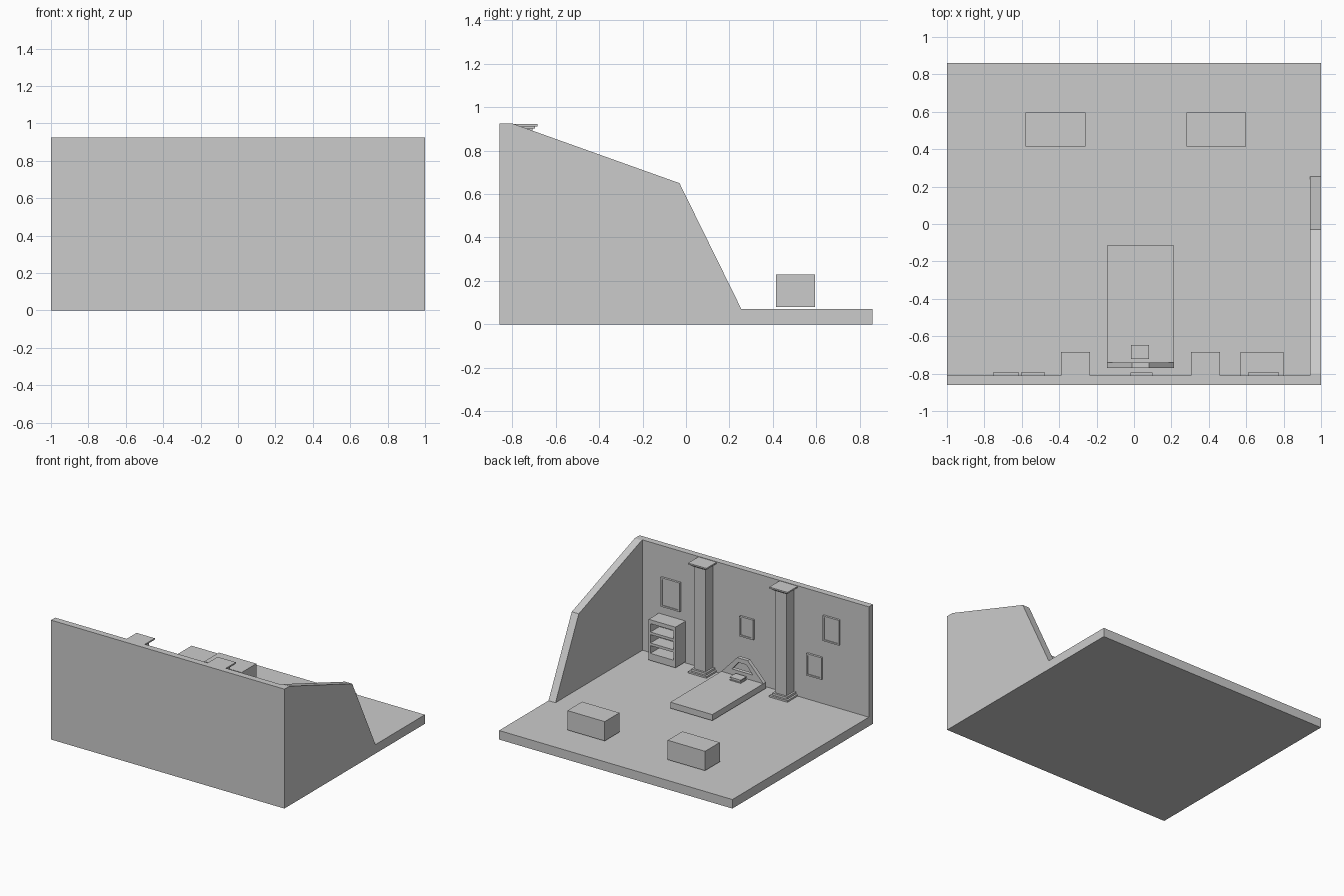
import bpy, bmesh

if "Cube" in bpy.data.objects:
    bpy.data.objects.remove(bpy.data.objects["Cube"])


def finish(bm, name):
    bmesh.ops.recalc_face_normals(bm, faces=bm.faces)
    mesh = bpy.data.meshes.new(name)
    bm.to_mesh(mesh)
    bm.free()
    ob = bpy.data.objects.new(name, mesh)
    bpy.context.collection.objects.link(ob)
    return ob


def add_box(bm, x0, x1, y0, y1, z0, z1):
    vs = bmesh.ops.create_cube(bm, size=1)["verts"]
    for v in vs:
        v.co.x = x1 if v.co.x > 0 else x0
        v.co.y = y1 if v.co.y > 0 else y0
        v.co.z = z1 if v.co.z > 0 else z0


def boxes(name, *specs):
    bm = bmesh.new()
    for s in specs:
        add_box(bm, *s)
    return finish(bm, name)


def prism(name, points, push):
    """Extrude a closed 3D outline along a vector."""
    bm = bmesh.new()
    face = bm.faces.new([bm.verts.new(p) for p in points])
    res = bmesh.ops.extrude_face_region(bm, geom=[face])
    moved = [g for g in res["geom"] if isinstance(g, bmesh.types.BMVert)]
    bmesh.ops.translate(bm, verts=moved, vec=push)
    return finish(bm, name)


# Room shell
FLOOR = 0.07
WALL = -0.81
boxes("floor", (-1, 1, WALL, 0.86, 0, FLOOR))
boxes("long_wall", (-1, 1, -0.86, WALL, 0, 0.925))
side = [(WALL, FLOOR), (WALL, 0.925), (-0.80, 0.925), (-0.03, 0.65), (0.255, FLOOR)]
prism("side_wall", [(0.94, y, z) for y, z in side], (0.06, 0, 0))

# Two crates
for name, x in (("crate_left", -0.58), ("crate_right", 0.28)):
    boxes(name, (x, x + 0.32, 0.415, 0.595, 0.08, 0.23))

# Stepped square columns
for name, cx in (("column_left", -0.3125), ("column_right", 0.3825)):
    steps = [(0.078, 0.07, 0.083), (0.063, 0.083, 0.10), (0.048, 0.10, 0.893),
             (0.056, 0.893, 0.901), (0.066, 0.901, 0.911), (0.078, 0.911, 0.922)]
    boxes(name, *[(cx - r, cx + r, WALL, -0.762 + r, z0, z1) for r, z0, z1 in steps])

# Low bed slab
boxes("bed", (-0.145, 0.215, -0.77, -0.115, 0.08, 0.127))

# Headboard: trapezoid ring with an open centre
outer = [(-0.145, 0.127), (0.215, 0.127), (0.08, 0.27), (-0.01, 0.27)]
inner = [(-0.055, 0.17), (0.125, 0.17), (0.068, 0.235), (0.002, 0.235)]
bm = bmesh.new()
rings = [[bm.verts.new((x, y, z)) for x, z in pts]
         for y, pts in ((-0.77, outer), (-0.74, outer), (-0.74, inner), (-0.77, inner))]
for k in range(4):
    a, b = rings[k], rings[(k + 1) % 4]
    for i in range(4):
        j = (i + 1) % 4
        bm.faces.new((a[i], a[j], b[j], b[i]))
finish(bm, "headboard")

# Book lying on the bed: covers and inset pages
boxes("book", (-0.015, 0.08, -0.722, -0.648, 0.130, 0.136),
      (-0.009, 0.074, -0.716, -0.654, 0.136, 0.149),
      (-0.015, 0.08, -0.722, -0.648, 0.149, 0.155))

# Bookcase with three open bays
x0, x1, yb, yf = 0.57, 0.80, WALL, -0.685
parts = [(x0, x0 + 0.015, yb, yf, 0.08, 0.395), (x1 - 0.015, x1, yb, yf, 0.08, 0.395),
         (x0 + 0.015, x1 - 0.015, yb, yb + 0.015, 0.08, 0.395)]
for z0, z1 in ((0.08, 0.135), (0.195, 0.215), (0.28, 0.30), (0.365, 0.395)):
    parts.append((x0 + 0.015, x1 - 0.015, yb + 0.015, yf, z0, z1))
boxes("bookcase", *parts)


# Wall pictures: four rails around a recessed panel
def picture(name, x0, x1, z0, z1, t=0.012):
    f = -0.793
    boxes(name, (x0, x0 + t, WALL, f, z0, z1), (x1 - t, x1, WALL, f, z0, z1),
          (x0 + t, x1 - t, WALL, f, z0, z0 + t), (x0 + t, x1 - t, WALL, f, z1 - t, z1),
          (x0 + t, x1 - t, WALL, f - 0.006, z0 + t, z1 - t))


picture("picture_tall", 0.61, 0.775, 0.46, 0.685)
picture("picture_centre", -0.02, 0.10, 0.41, 0.565)
picture("picture_upper", -0.755, -0.615, 0.565, 0.76)
picture("picture_lower", -0.605, -0.475, 0.26, 0.43)
